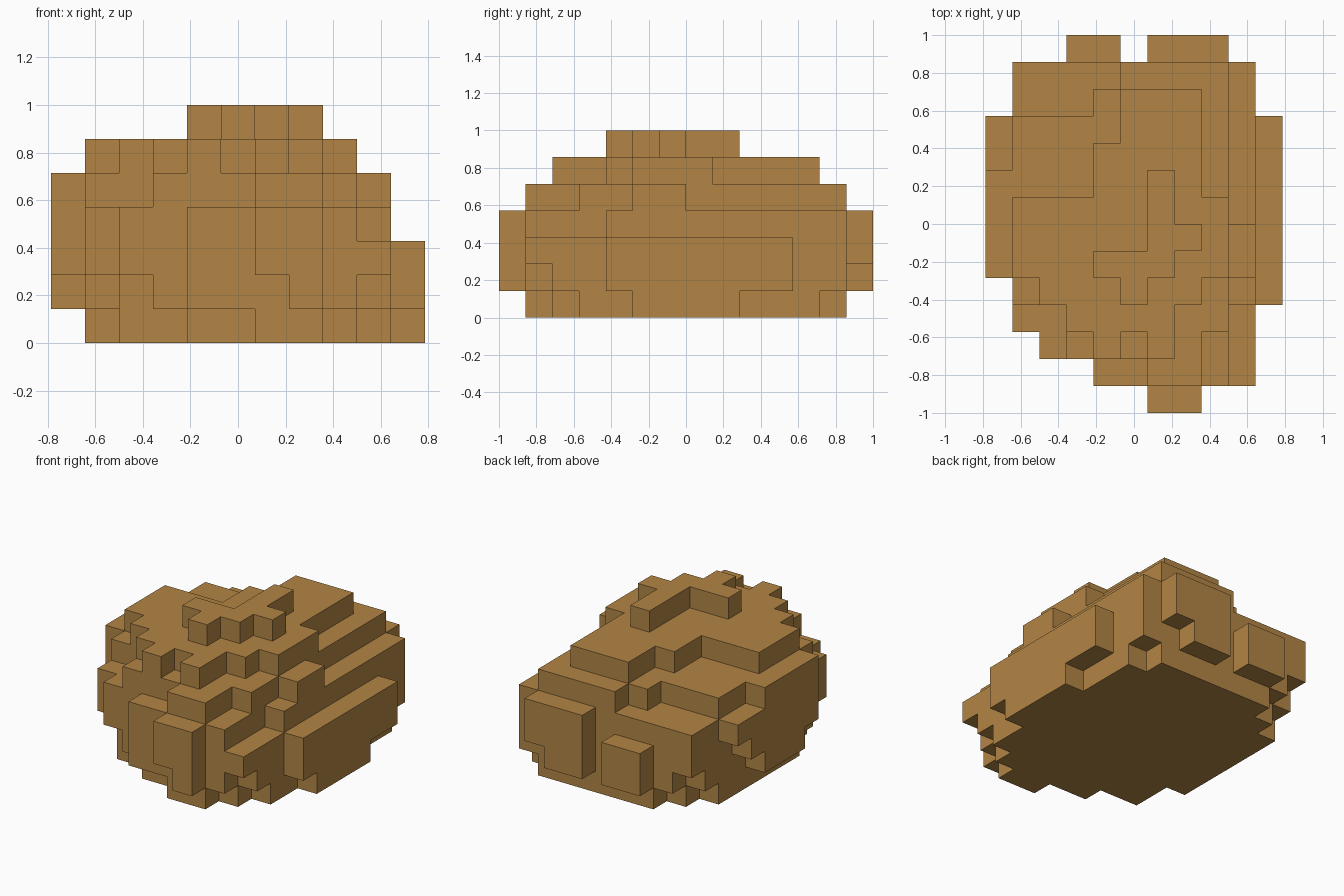
import bpy, bmesh

cube = bpy.data.objects.get("Cube")
if cube:
    bpy.data.objects.remove(cube, do_unlink=True)

U = 1 / 7              # edge length of one block
NX, NY = 11, 14        # footprint in blocks

# Each layer, bottom to top: first column, then the front and back limit of every column
LAYERS = [
    (1, [5, 3, 3, 2, 2, 1, 1, 2, 3, 5], [11, 12, 13, 13, 13, 13, 13, 13, 12, 9]),
    (0, [6, 4, 3, 2, 1, 1, 1, 0, 1, 2, 4], [9, 12, 13, 14, 14, 13, 14, 14, 13, 13, 11]),
    (0, [5, 3, 2, 2, 1, 1, 0, 0, 1, 1, 4], [10, 13, 13, 14, 14, 13, 14, 14, 14, 13, 11]),
    (0, [5, 3, 2, 2, 1, 1, 0, 0, 1, 4], [11, 13, 13, 13, 13, 13, 14, 14, 14, 13]),
    (0, [5, 4, 4, 2, 2, 2, 1, 1, 3, 5], [9, 11, 11, 11, 12, 13, 13, 13, 13, 7]),
    (1, [5, 4, 3, 2, 3, 2, 4, 5], [8, 8, 8, 10, 12, 12, 12, 8]),
    (4, [5, 4, 5, 6], [6, 6, 9, 7]),
]

# Fill the grid of blocks
blocks = set()
for k, (first, fronts, backs) in enumerate(LAYERS):
    for i, (front, back) in enumerate(zip(fronts, backs), first):
        blocks.update((i, j, k) for j in range(front, back))

# Outer skin: one quad wherever a block meets empty space
bm = bmesh.new()
corners = {}


def corner(p):
    if p not in corners:
        corners[p] = bm.verts.new(((p[0] - NX / 2) * U, (p[1] - NY / 2) * U, p[2] * U))
    return corners[p]


for block in sorted(blocks):
    for axis in range(3):
        for side in (0, 1):
            neighbour = list(block)
            neighbour[axis] += 2 * side - 1
            if tuple(neighbour) in blocks:
                continue
            u, v = (axis + 1) % 3, (axis + 2) % 3
            quad = []
            for du, dv in ((0, 0), (1, 0), (1, 1), (0, 1)):
                p = list(block)
                p[axis] += side
                p[u] += du
                p[v] += dv
                quad.append(corner(tuple(p)))
            bm.faces.new(quad if side else quad[::-1])

# Merge coplanar quads into broad flat faces
bmesh.ops.dissolve_limit(bm, angle_limit=0.01, verts=bm.verts[:], edges=bm.edges[:])

mesh = bpy.data.meshes.new("blocky_boulder")
bm.to_mesh(mesh)
bm.free()

# Single earthy colour
mat = bpy.data.materials.new("ochre_brown")
mat.use_nodes = True
colour = (0.448, 0.235, 0.060, 1.0)
mat.diffuse_color = colour
mat.node_tree.nodes["Principled BSDF"].inputs["Base Color"].default_value = colour
mesh.materials.append(mat)

boulder = bpy.data.objects.new("blocky_boulder", mesh)
bpy.context.collection.objects.link(boulder)
